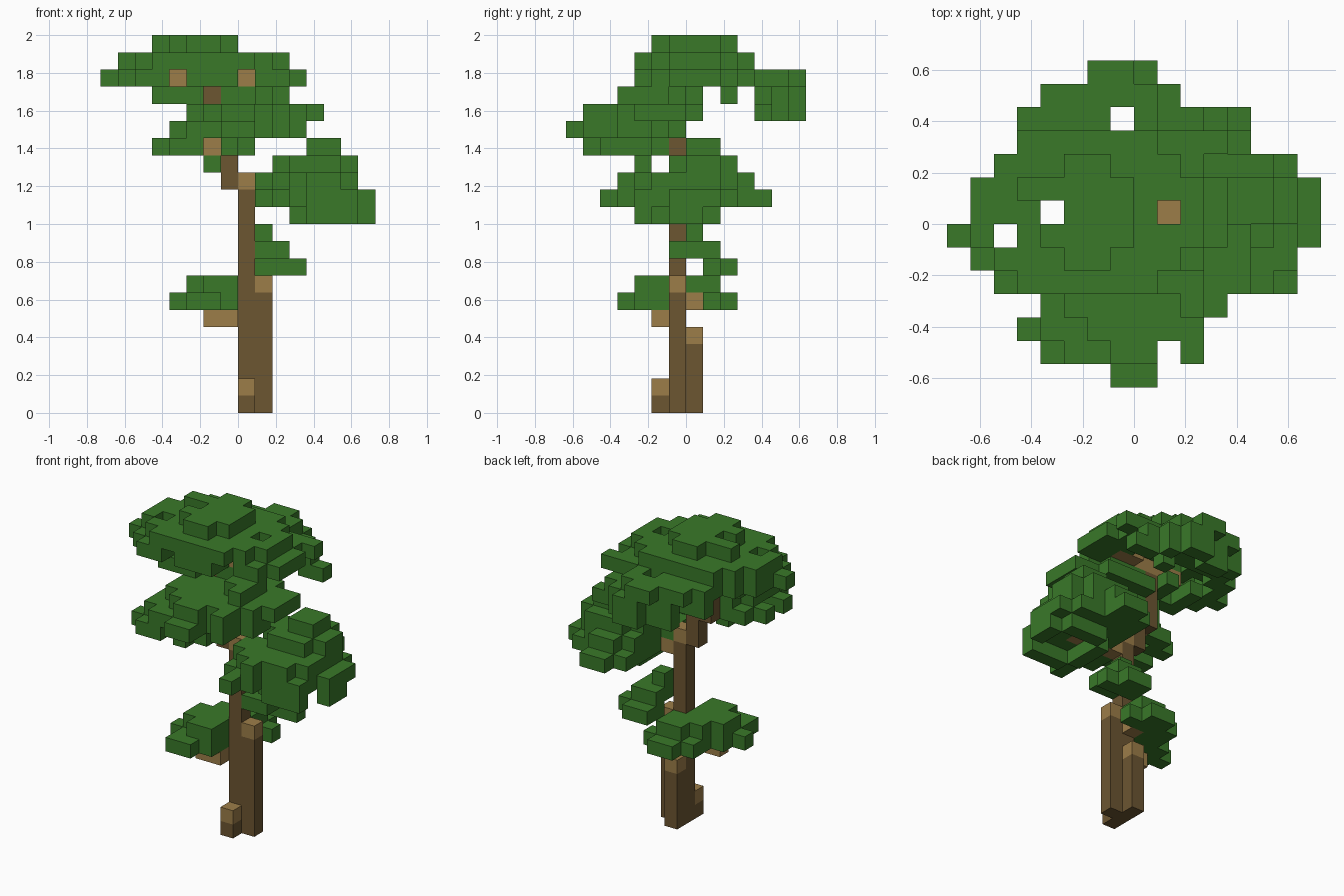
import bpy
import bmesh
from math import sqrt
from mathutils import Vector

cube = bpy.data.objects.get("Cube")
if cube:
    bpy.data.objects.remove(cube, do_unlink=True)

UNIT = 1 / 11  # edge length of one block


def make_material(name, colour):
    mat = bpy.data.materials.new(name)
    mat.use_nodes = True
    mat.diffuse_color = (*colour, 1)
    mat.node_tree.nodes["Principled BSDF"].inputs["Base Color"].default_value = (*colour, 1)
    return mat


leaf_green = make_material("leaf green", (0.041, 0.19, 0.022))
bark_brown = make_material("bark brown", (0.15, 0.092, 0.031))
cut_wood = make_material("pale wood", (0.335, 0.207, 0.066))


def column(x, y, bottom, top):
    """Upright run of blocks."""
    return {(x, y, z) for z in range(bottom, top)}


def row(x0, x1, y, z):
    """Run of blocks along x."""
    return {(x, y, z) for x in range(x0, x1)}


def disc(z, x0, x1, y0, y1):
    """Blocky ellipse filling the given bounds on one level."""
    cx, cy = (x0 + x1) / 2, (y0 + y1) / 2
    rx, ry = (x1 - x0) / 2, (y1 - y0) / 2
    cells = set()
    for x in range(x0, x1):
        for y in range(y0, y1):
            if sqrt(((x + 0.5 - cx) / rx) ** 2 + ((y + 0.5 - cy) / ry) ** 2) <= 1:
                cells.add((x, y, z))
    return cells


def ring(z, x0, x1, y0, y1, width=1):
    """Blocky ellipse with an open middle, used for drooping rims."""
    inner = disc(z, x0 + width, x1 - width, y0 + width, y1 - width)
    return disc(z, x0, x1, y0, y1) - inner


# Outer spread of the foliage, one x range per y row from front to back
spread = [(-1, 1), (-4, 3), (-5, 3), (-4, 4), (-6, 7), (-7, 7), (-8, 8),
          (-7, 8), (-7, 8), (-6, 7), (-5, 5), (-5, 5), (-4, 2), (-2, 1)]
gaps = {(1, -6), (-1, 4), (-4, 0), (-6, -1)}


def in_spread(cell):
    x, y, z = cell
    low, high = spread[y + 7]
    return low <= x < high and (x, y) not in gaps


# Trunk columns, stepping sideways towards the crown
trunk = (column(0, -1, 0, 13) | column(1, -1, 0, 7) | column(0, 0, 0, 4)
         | column(0, -2, 0, 1) | column(-1, -1, 13, 16) | column(-2, -1, 15, 19))

# Pale column tops and side branches
branches = (column(0, -2, 1, 2) | column(0, 0, 4, 5) | column(1, -1, 7, 8)
            | column(0, -1, 13, 14) | column(0, 0, 6, 7) | row(1, 5, -1, 12)
            | row(-2, 0, -2, 5) | column(-2, -2, 15, 16) | column(-2, -3, 15, 16)
            | row(-4, 1, -1, 19) | row(0, 2, 0, 19))

# Open notches in the foliage that reveal branches
notches = ({(x, y, 19) for x in (-4, 0) for y in (-3, -2)}
           | {(-2, y, 15) for y in (-6, -5, -4)} | {(1, 0, 20)}
           | {(1, y, z) for y in range(4) for z in (12, 13)})

# Low foliage wrapped around the back of the trunk
low_foliage = (row(-3, -1, -4, 6) | row(-3, 0, -3, 6) | row(-4, 0, -2, 6)
               | row(-3, 0, -1, 6) | row(-2, 0, 0, 6) | row(-2, 2, 1, 6)
               | row(-1, 1, 2, 6)
               | row(-2, 0, -3, 7) | row(-3, 0, -2, 7) | row(-3, 0, -1, 7)
               | row(-2, 1, 0, 7) | row(-1, 1, 1, 7))

# Small tuft on the left of the trunk
small_foliage = (row(1, 4, 1, 8) | row(1, 3, 2, 8) | disc(9, 1, 3, -1, 2)
                 | column(1, 0, 9, 11))

# Wide cluster on the left
left_foliage = (ring(11, 3, 8, -3, 2) | disc(12, 1, 8, -5, 5) | disc(13, 1, 7, -4, 4)
                | disc(14, 2, 7, -1, 3) | disc(15, 4, 6, 0, 2) | {(2, -5, 12)})

# Cluster reaching to the front, with a narrow ridge on top
front_foliage = (ring(15, -5, 1, -6, -1) | disc(16, -4, 4, -7, 0)
                 | disc(17, -3, 5, -6, 1)
                 | row(2, 3, -4, 18) | row(1, 3, -3, 18) | row(1, 3, -2, 18)
                 | row(-1, 2, -1, 18) | {(-2, -3, 14), (4, -1, 17)})

# Crown: a thin dome over a hollow rim, with an uneven top
crown_foliage = (ring(18, -5, -2, -2, 1) | ring(19, -8, 4, -3, 4, 2)
                 | disc(20, -7, 3, -3, 4)
                 | row(-3, -1, -2, 21) | row(-4, 0, -1, 21) | row(-3, 0, 0, 21)
                 | row(-5, 0, 1, 21) | row(-3, -1, 2, 21)
                 | {(-6, -3, 19), (-1, 2, 18)})

# Back of the crown, with its edge stepping down
back_foliage = (disc(19, -5, 1, 2, 7) | row(1, 4, 3, 19)
                | row(2, 4, 4, 17) | row(1, 3, 4, 18)
                | column(1, 5, 17, 19) | column(0, 6, 17, 19) | column(-1, 6, 17, 19)
                | column(-2, 5, 17, 19) | column(-3, 5, 17, 19) | row(-5, -3, 4, 18))

clusters = [("low_foliage", low_foliage), ("small_foliage", small_foliage),
            ("left_foliage", left_foliage), ("front_foliage", front_foliage),
            ("crown_foliage", crown_foliage), ("back_foliage", back_foliage)]

# Collect the parts so that no block is used twice
parts = [("trunk", trunk, bark_brown), ("branches", branches - trunk, cut_wood)]
taken = trunk | branches
for name, cells in clusters:
    cells = {c for c in cells if in_spread(c)} - notches - taken
    taken |= cells
    parts.append((name, cells, leaf_green))


def build_blocks(name, cells, mat):
    """Mesh of the outer block sides; sides between touching blocks are left out."""
    bm = bmesh.new()
    for cell in sorted(cells):
        corner = Vector(cell)
        for axis in range(3):
            u, v, n = Vector(), Vector(), Vector()
            n[axis] = u[(axis + 1) % 3] = v[(axis + 2) % 3] = 1
            for side in (-1, 1):
                neighbour = list(cell)
                neighbour[axis] += side
                if tuple(neighbour) in taken:
                    continue
                base = corner + n if side > 0 else corner
                quad = [base, base + u, base + u + v, base + v]
                if side < 0:
                    quad.reverse()
                bm.faces.new([bm.verts.new(p * UNIT) for p in quad])
    bmesh.ops.remove_doubles(bm, verts=bm.verts, dist=UNIT / 100)
    mesh = bpy.data.meshes.new(name)
    bm.to_mesh(mesh)
    bm.free()
    mesh.materials.append(mat)
    obj = bpy.data.objects.new(name, mesh)
    bpy.context.collection.objects.link(obj)


for part in parts:
    build_blocks(*part)
